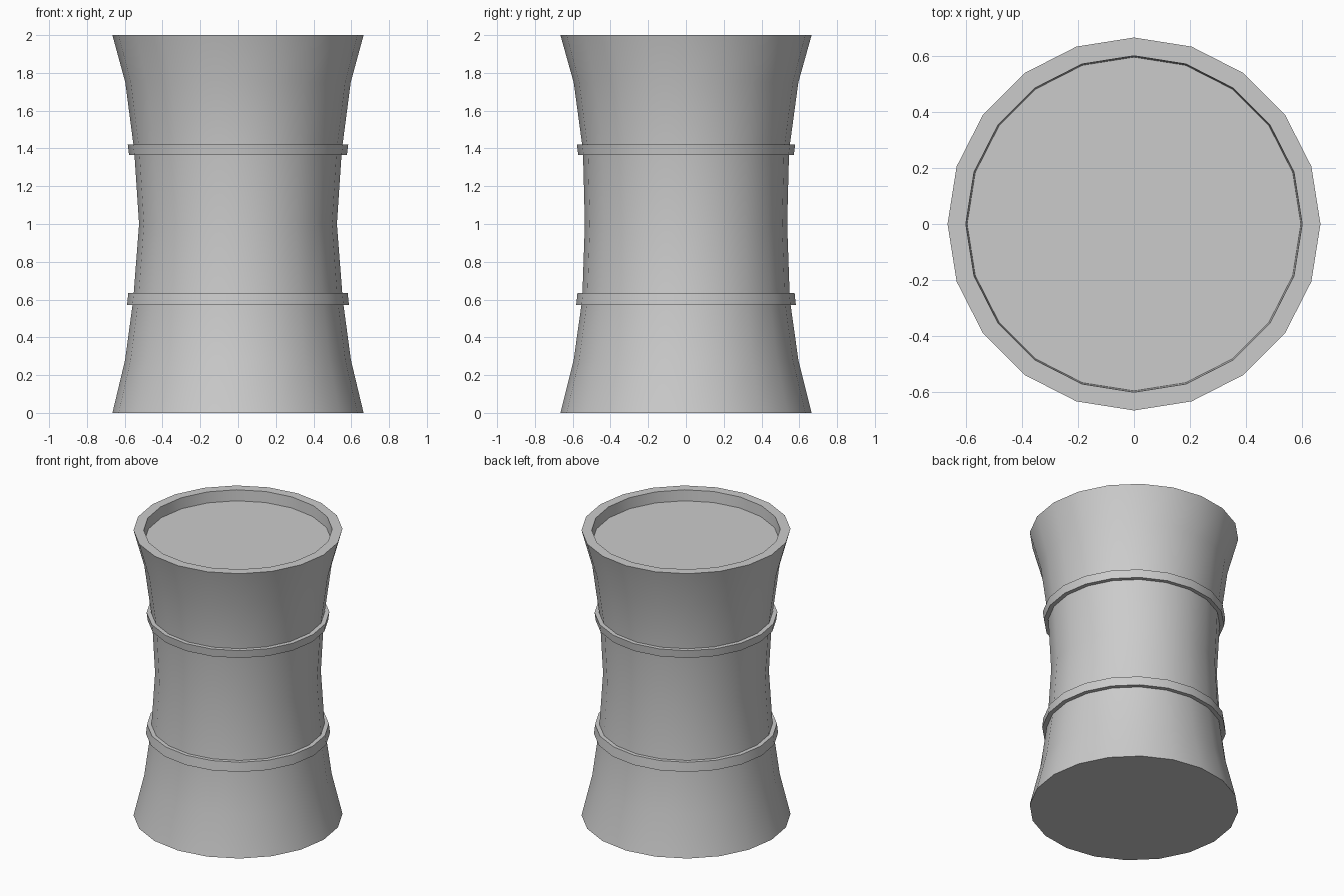
import bpy, bmesh, math

if "Cube" in bpy.data.objects:
    bpy.data.objects.remove(bpy.data.objects["Cube"])

SIDES = 20


def lathe(name, rings, loop=False):
    """Skin rings of (x radius, y radius, z); cap the ends unless it is a closed loop."""
    bm = bmesh.new()
    loops = []
    for rx, ry, z in rings:
        loops.append([bm.verts.new((rx * math.cos(a), ry * math.sin(a), z))
                      for a in (2 * math.pi * i / SIDES for i in range(SIDES))])
    pairs = list(zip(loops, loops[1:]))
    if loop:
        pairs.append((loops[-1], loops[0]))
    else:
        bm.faces.new(loops[0])
        bm.faces.new(loops[-1])
    for a, b in pairs:
        for i in range(SIDES):
            j = (i + 1) % SIDES
            bm.faces.new((a[i], a[j], b[j], b[i]))
    bmesh.ops.recalc_face_normals(bm, faces=bm.faces)
    mesh = bpy.data.meshes.new(name)
    bm.to_mesh(mesh)
    bm.free()
    obj = bpy.data.objects.new(name, mesh)
    bpy.context.collection.objects.link(obj)
    bpy.ops.object.select_all(action='DESELECT')
    obj.select_set(True)
    bpy.context.view_layer.objects.active = obj
    bpy.ops.object.shade_smooth_by_angle(angle=math.radians(30))
    return obj


# Waisted drum body with a shallow recess in the top
lathe("drum_body", [
    (0.665, 0.665, 0.0),
    (0.598, 0.595, 0.28),
    (0.555, 0.55, 0.6),
    (0.524, 0.536, 1.0),
    (0.55, 0.546, 1.39),
    (0.597, 0.595, 1.75),
    (0.665, 0.665, 2.0),
    (0.60, 0.60, 2.0),
    (0.595, 0.595, 1.925),
])

# Raised bands flaring away from the waist
for name, z_near, z_far, grow in (("lower_band", 0.635, 0.57, 0.004),
                                  ("upper_band", 1.365, 1.42, 0.0)):
    lathe(name, [
        (0.52, 0.52, z_near),
        (0.577 + grow, 0.571 + grow, z_near),
        (0.584 + grow, 0.578 + grow, z_far),
        (0.52, 0.52, z_far),
    ], loop=True)
